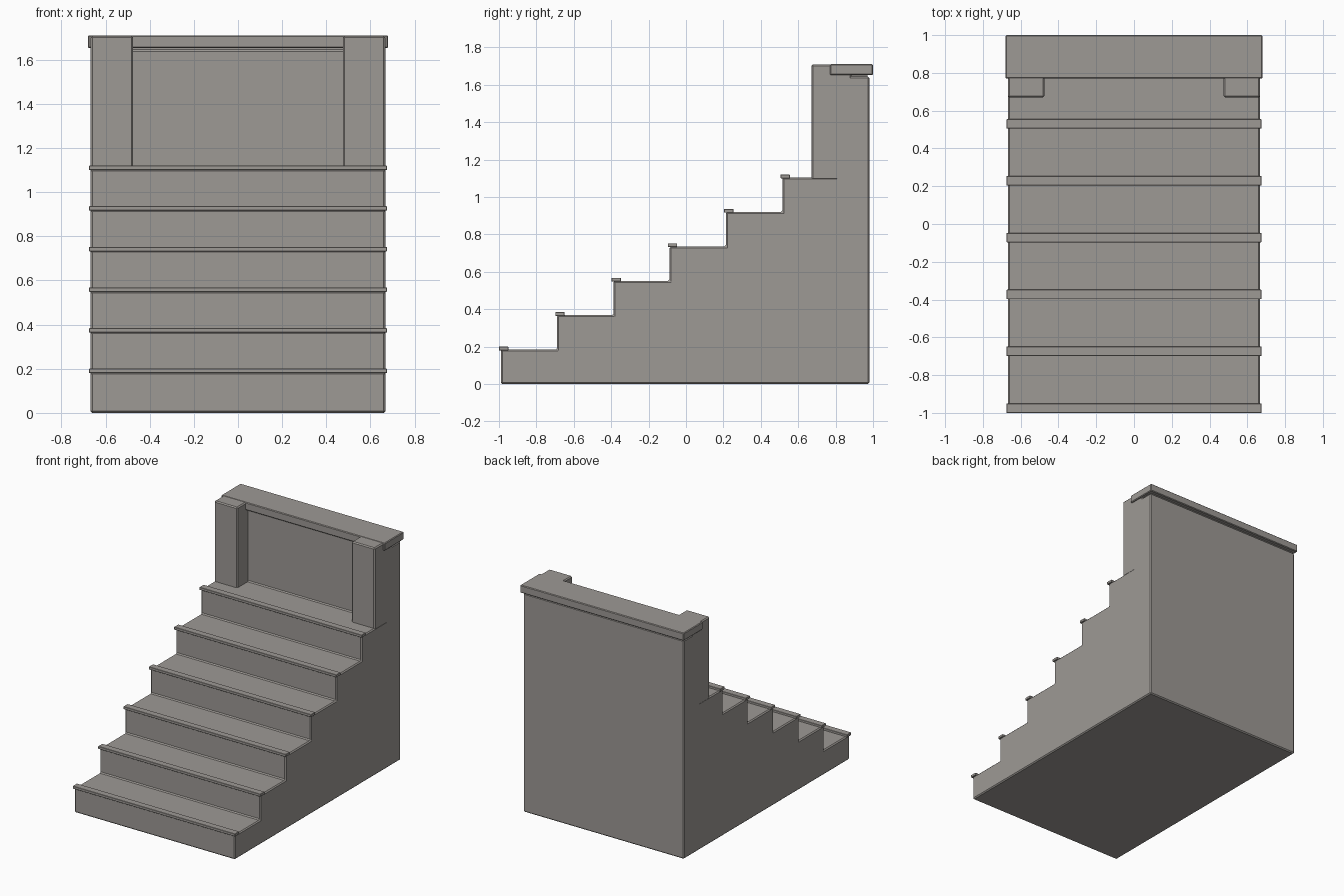
import bpy, bmesh

cube = bpy.data.objects.get("Cube")
if cube:
    bpy.data.objects.remove(cube)

# One stone colour for everything
stone = bpy.data.materials.new("warm grey stone")
stone.use_nodes = True
colour = (0.34, 0.32, 0.30, 1)
stone.diffuse_color = colour
stone.node_tree.nodes["Principled BSDF"].inputs["Base Color"].default_value = colour
stone.node_tree.nodes["Principled BSDF"].inputs["Roughness"].default_value = 0.8


def prism(name, outline, x0, x1, bevel=0.008):
    """Extrude a (y, z) outline from x0 to x1 and chamfer its edges."""
    bm = bmesh.new()
    face = bm.faces.new([bm.verts.new((x0, y, z)) for y, z in outline])
    grown = bmesh.ops.extrude_face_region(bm, geom=[face])["geom"]
    moved = [v for v in grown if isinstance(v, bmesh.types.BMVert)]
    bmesh.ops.translate(bm, verts=moved, vec=(x1 - x0, 0, 0))
    bmesh.ops.recalc_face_normals(bm, faces=bm.faces)
    mesh = bpy.data.meshes.new(name)
    bm.to_mesh(mesh)
    bm.free()
    mesh.materials.append(stone)
    obj = bpy.data.objects.new(name, mesh)
    bpy.context.collection.objects.link(obj)
    if bevel:
        mod = obj.modifiers.new("chamfer", "BEVEL")
        mod.width = bevel
        mod.segments = 1
    return obj


def block(name, x, y, z, bevel=0.008):
    return prism(name, [(y[0], z[0]), (y[1], z[0]), (y[1], z[1]), (y[0], z[1])], *x, bevel)


STEPS, RISE, RUN, FRONT = 6, 0.184, 0.301, -0.99
HALF = 0.668
BACK, WALL_FRONT = 0.98, 0.80

# Solid flight of steps and rear wall in one stepped profile
outline = [(BACK, 0), (FRONT, 0)]
for i in range(STEPS):
    y = FRONT + i * RUN
    z = (i + 1) * RISE
    outline += [(y, z), (y + RUN if i < STEPS - 1 else WALL_FRONT, z)]
outline += [(WALL_FRONT, 1.645), (BACK, 1.645)]
prism("stair_body", outline, -HALF, HALF)

# Thin nosing strip along the front of each tread
for i in range(STEPS):
    y = FRONT + i * RUN - 0.01
    z = (i + 1) * RISE
    block(f"tread_nosing_{i + 1}", (-0.675, 0.675), (y, y + 0.05), (z - 0.004, z + 0.016), 0.002)

# Pillars either side of the recessed panel
for side, x in (("right", (-HALF, -0.475)), ("left", (0.475, HALF))):
    block(side + "_pillar", x, (0.67, 0.885), (1.09, 1.708))

# Coping slab on top of the wall
block("wall_coping", (-0.68, 0.68), (0.77, 1.0), (1.652, 1.71), 0.005)

# Thin bed under the coping
block("coping_bed", (-0.655, 0.655), (0.81, 0.97), (1.63, 1.66), 0)
